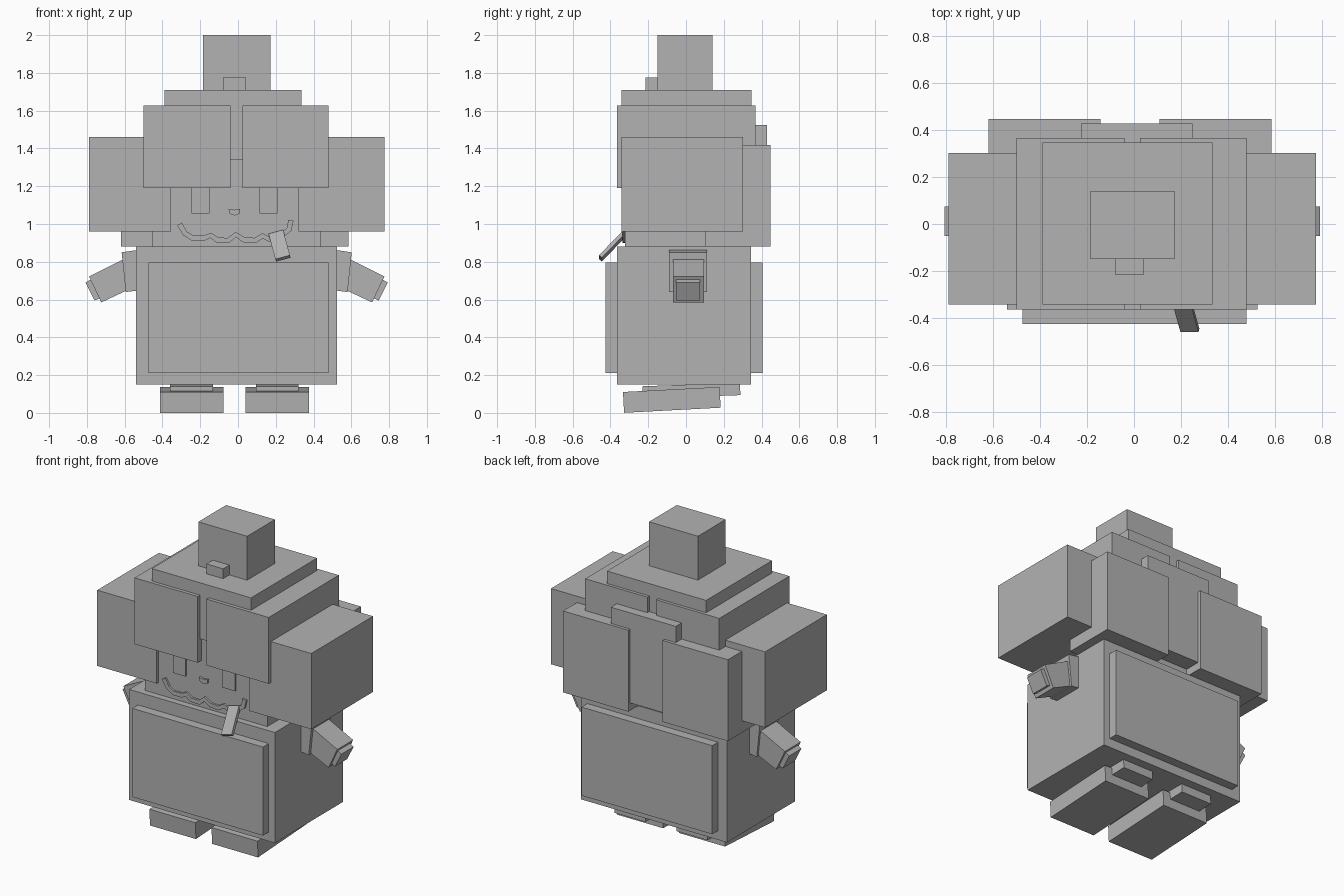
import bpy
import bmesh
from math import radians
from mathutils import Vector

cube = bpy.data.objects.get("Cube")
if cube:
    bpy.data.objects.remove(cube, do_unlink=True)

grey = bpy.data.materials.new("plain grey")
grey.use_nodes = True
colour = (0.45, 0.45, 0.45, 1)
grey.diffuse_color = colour
grey.node_tree.nodes["Principled BSDF"].inputs["Base Color"].default_value = colour


def finish(name, bm):
    bmesh.ops.recalc_face_normals(bm, faces=bm.faces)
    mesh = bpy.data.meshes.new(name)
    bm.to_mesh(mesh)
    bm.free()
    mesh.materials.append(grey)
    ob = bpy.data.objects.new(name, mesh)
    bpy.context.collection.objects.link(ob)
    return ob


def box(name, x, y, z, rot=(0, 0, 0)):
    """Box from its (low, high) range on each axis, turned about its centre."""
    bm = bmesh.new()
    bmesh.ops.create_cube(bm, size=1)
    bmesh.ops.scale(bm, vec=[b - a for a, b in (x, y, z)], verts=bm.verts)
    ob = finish(name, bm)
    ob.location = [(a + b) / 2 for a, b in (x, y, z)]
    ob.rotation_euler = [radians(r) for r in rot]
    return ob


def prism(name, outline, y0, y1):
    """Outline in x and z, extruded along y."""
    bm = bmesh.new()
    face = bm.faces.new([bm.verts.new((x, y0, z)) for x, z in outline])
    out = bmesh.ops.extrude_face_region(bm, geom=[face])
    verts = [v for v in out["geom"] if isinstance(v, bmesh.types.BMVert)]
    bmesh.ops.translate(bm, vec=(0, y1 - y0, 0), verts=verts)
    return finish(name, bm)


def ribbon(name, path, half, y0, y1):
    """Flat band of even width following a path in x and z."""
    pts = [Vector(p) for p in path]
    upper, lower = [], []
    for i, p in enumerate(pts):
        d = (pts[min(i + 1, len(pts) - 1)] - pts[max(i - 1, 0)]).normalized()
        n = Vector((-d.y, d.x)) * half
        upper.append(p + n)
        lower.append(p - n)
    bm = bmesh.new()
    rows = [[bm.verts.new((p.x, y, p.y)) for p in side]
            for side, y in ((upper, y0), (lower, y0), (lower, y1), (upper, y1))]
    for a, b in zip(rows, rows[1:] + rows[:1]):
        for i in range(len(pts) - 1):
            bm.faces.new((a[i], a[i + 1], b[i + 1], b[i]))
    for i in (0, -1):
        bm.faces.new([r[i] for r in rows])
    return finish(name, bm)


# Body with front and back panels
box("torso", (-0.54, 0.525), (-0.365, 0.345), (0.15, 0.88))
box("front_panel", (-0.475, 0.48), (-0.425, -0.36), (0.21, 0.795))
box("back_panel", (-0.475, 0.48), (0.34, 0.405), (0.21, 0.795))

# Head and hair
box("head", (-0.455, 0.44), (-0.322, 0.32), (0.87, 1.4))
box("hair_cap", (-0.39, 0.335), (-0.342, 0.347), (1.34, 1.71))
box("right_fringe", (-0.5, -0.04), (-0.365, 0.367), (1.19, 1.628))
box("left_fringe", (0.025, 0.48), (-0.365, 0.367), (1.19, 1.628))
box("right_side_hair", (-0.79, -0.355), (-0.342, 0.303), (0.96, 1.46))
box("left_side_hair", (0.32, 0.775), (-0.342, 0.303), (0.96, 1.46))
box("right_back_hair", (-0.62, -0.143), (0.1, 0.448), (0.88, 1.418))
box("left_back_hair", (0.108, 0.585), (0.1, 0.448), (0.88, 1.418))
box("middle_back_hair", (-0.225, 0.25), (0.1, 0.428), (0.93, 1.525))
box("topknot", (-0.185, 0.172), (-0.15, 0.14), (1.7, 2.0))
box("topknot_button", (-0.08, 0.042), (-0.215, -0.14), (1.7, 1.775))

# Face
box("right_eye", (-0.245, -0.152), (-0.33, -0.32), (1.055, 1.2))
box("left_eye", (0.113, 0.21), (-0.33, -0.32), (1.055, 1.2))
prism("nose", [(-0.05, 1.08), (-0.018, 1.075), (0.012, 1.08),
               (0.01, 1.055), (-0.018, 1.045), (-0.045, 1.055)], -0.335, -0.32)
ribbon("mouth", [(-0.31, 1.0), (-0.28, 0.95), (-0.24, 0.925), (-0.18, 0.925),
                 (-0.145, 0.94), (-0.11, 0.915), (-0.05, 0.913),
                 (-0.012, 0.945), (0.03, 0.917), (0.09, 0.913),
                 (0.13, 0.937), (0.17, 0.917), (0.22, 0.935),
                 (0.27, 0.97), (0.28, 1.02)], 0.014, -0.335, -0.32)
box("tongue", (0.18, 0.26), (-0.398, -0.378), (0.79, 0.98), (-43, -15, 0))

# Arms and feet, repeated on both sides of the body's middle line
MID = -0.007
for side, s in (("left", 1), ("right", -1)):
    def across(points):
        return [(MID + s * (x - MID), z) for x, z in points]

    prism(side + "_cuff", across([(0.5, 0.865), (0.602, 0.85),
                                 (0.58, 0.64), (0.5, 0.65)]), -0.09, 0.11)
    prism(side + "_arm", across([(0.56, 0.825), (0.6, 0.81), (0.775, 0.722),
                                (0.71, 0.585), (0.56, 0.655)]), -0.07, 0.095)
    prism(side + "_hand", across([(0.75, 0.715), (0.793, 0.69),
                                 (0.745, 0.595), (0.7, 0.615)]), -0.052, 0.075)
    c = MID + s * 0.227 - 0.012
    box(side + "_foot", (c - 0.168, c + 0.168), (-0.331, 0.181),
        (0.014, 0.124), (3, 0, 0))
    box(side + "_leg", (c - 0.113, c + 0.113), (-0.23, 0.287),
        (0.085, 0.15), (2, 0, 0))
